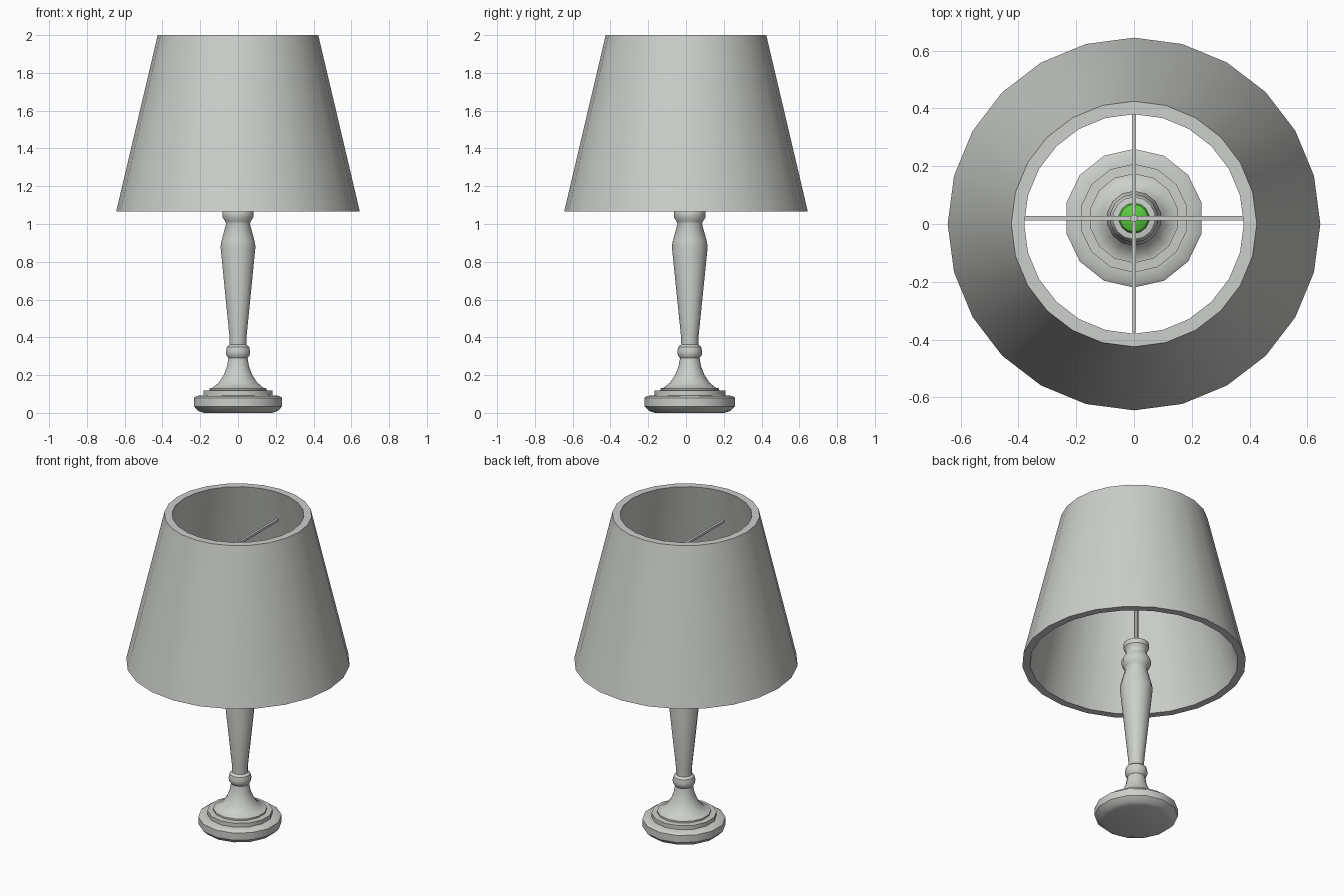
import bpy
import bmesh
import math
from mathutils import Vector

cube = bpy.data.objects.get("Cube")
if cube:
    bpy.data.objects.remove(cube, do_unlink=True)

STEM_Y = 0.02  # the stand sits slightly behind the shade centre


def material(name, color):
    mat = bpy.data.materials.new(name)
    mat.use_nodes = True
    rgba = (*color, 1.0)
    mat.diffuse_color = rgba
    mat.node_tree.nodes["Principled BSDF"].inputs["Base Color"].default_value = rgba
    return mat


GREY = material("pale grey", (0.6, 0.62, 0.59))
GREEN = material("bulb green", (0.1, 0.6, 0.05))


def finish(name, bm, mat, smooth=True):
    bmesh.ops.recalc_face_normals(bm, faces=bm.faces)
    mesh = bpy.data.meshes.new(name)
    bm.to_mesh(mesh)
    bm.free()
    mesh.materials.append(mat)
    obj = bpy.data.objects.new(name, mesh)
    bpy.context.collection.objects.link(obj)
    if smooth:
        bpy.ops.object.select_all(action="DESELECT")
        obj.select_set(True)
        bpy.context.view_layer.objects.active = obj
        bpy.ops.object.shade_smooth_by_angle(angle=math.radians(35))
    return obj


def lathe(name, profile, sides, mat, y=0.0, closed=False):
    """Turn (radius, height) points about the vertical axis, first vertex at +y."""
    bm = bmesh.new()
    rings = []
    for r, z in profile:
        ring = []
        for i in range(sides):
            a = math.pi / 2 + math.tau * i / sides
            ring.append(bm.verts.new((r * math.cos(a), y + r * math.sin(a), z)))
        rings.append(ring)
    pairs = list(zip(rings, rings[1:]))
    if closed:
        pairs.append((rings[-1], rings[0]))
    else:
        bm.faces.new(rings[0])
        bm.faces.new(rings[-1])
    for low, high in pairs:
        for i in range(sides):
            j = (i + 1) % sides
            bm.faces.new((low[i], low[j], high[j], high[i]))
    return finish(name, bm, mat)


def arm(name, size, location):
    bm = bmesh.new()
    bmesh.ops.create_cube(bm, size=1.0)
    bmesh.ops.scale(bm, vec=Vector(size), verts=bm.verts)
    bmesh.ops.translate(bm, vec=Vector(location), verts=bm.verts)
    return finish(name, bm, GREY, smooth=False)


# Hollow tapered shade
lathe("shade", [(0.645, 1.065), (0.425, 2.0), (0.38, 2.0), (0.6, 1.065)],
      24, GREY, closed=True)

# Turned stand: foot, flare, bead, tapering stem, collar and cap
stand = [
    (0.185, 0.0), (0.215, 0.01), (0.24, 0.035), (0.24, 0.08), (0.225, 0.09),
    (0.188, 0.093), (0.188, 0.118), (0.155, 0.12), (0.155, 0.13), (0.14, 0.132),
    (0.105, 0.16), (0.078, 0.2), (0.06, 0.245), (0.052, 0.29),
    (0.063, 0.305), (0.066, 0.325), (0.06, 0.35), (0.045, 0.362),
    (0.046, 0.4), (0.095, 0.88), (0.09, 0.91), (0.065, 1.0),
    (0.07, 1.015), (0.084, 1.035), (0.084, 1.065), (0.07, 1.09), (0.06, 1.11),
    (0.063, 1.13), (0.074, 1.145), (0.074, 1.175), (0.056, 1.178),
]
lathe("stand", stand, 14, GREY, y=STEM_Y)

# Low green dome set in the cap
lathe("bulb", [(0.054, 1.176), (0.048, 1.188), (0.032, 1.196), (0.012, 1.2)],
      14, GREEN, y=STEM_Y)

# Rod and two crossed arms that carry the shade
lathe("rod", [(0.013, 1.17), (0.013, 1.828)], 8, GREY, y=STEM_Y)
arm("upper_arm", (0.015, 0.77, 0.015), (0, 0.01, 1.815))
arm("lower_arm", (0.77, 0.015, 0.015), (0, STEM_Y, 1.72))
